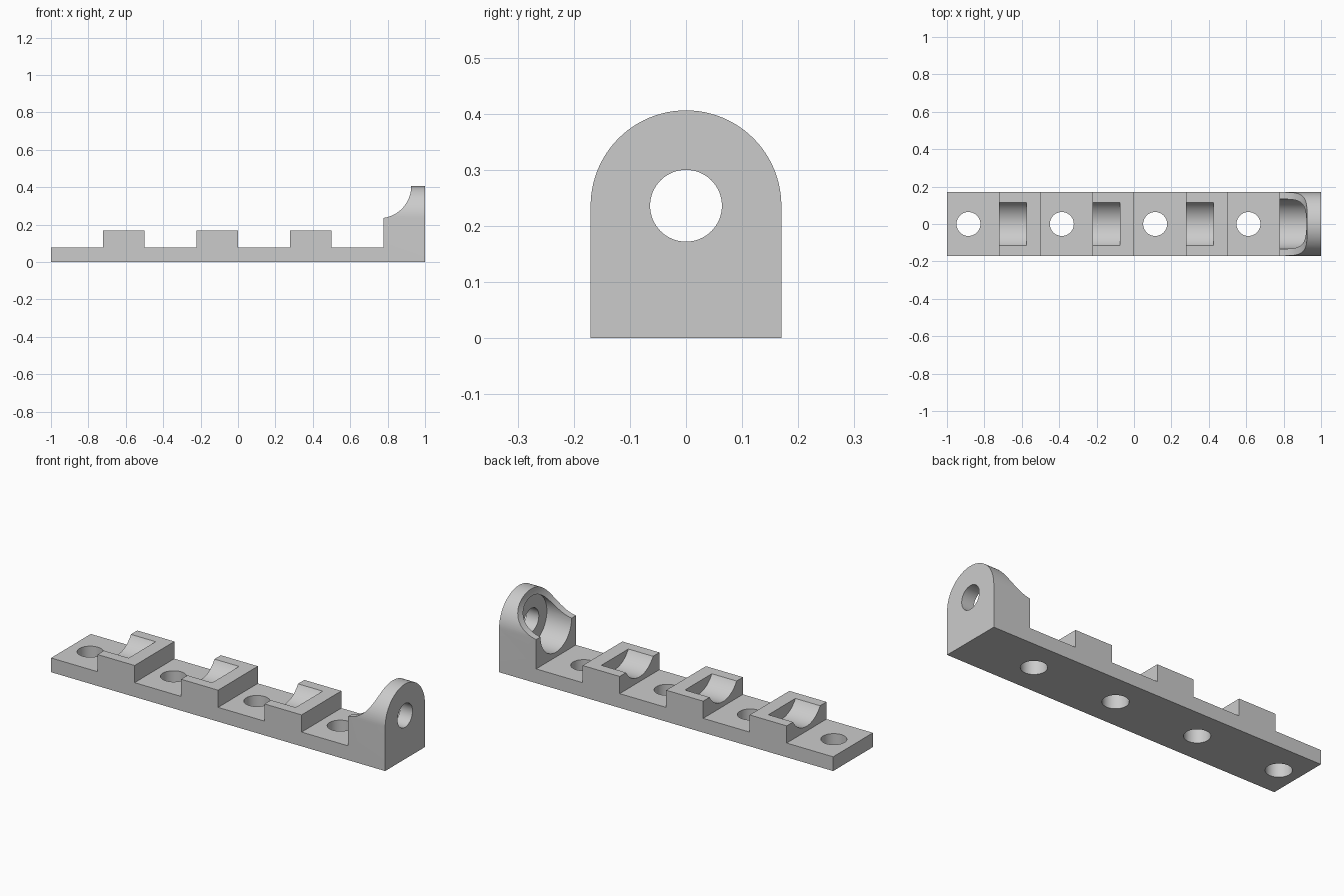
import bpy, bmesh
from math import sin, cos, pi, radians, acos
from mathutils import Matrix, Vector

cube = bpy.data.objects.get("Cube")
if cube:
    bpy.data.objects.remove(cube, do_unlink=True)

HALF_W, BASE_H, BLOCK_H = 0.17, 0.077, 0.17
AXIS_Z = 0.236                      # height of the rod axis
PITCH, BLOCK_LEN, SEAT_LEN = 0.5, 0.222, 0.148
ROD_R, HOLE_R = 0.133, 0.064
TOP = AXIS_Z + HALF_W
starts = [-0.722 + PITCH * i for i in range(4)]
END = starts[3]                     # start of the end bracket

grey = bpy.data.materials.new("light grey")
grey.use_nodes = True
grey.diffuse_color = (0.6, 0.6, 0.6, 1)
grey.node_tree.nodes["Principled BSDF"].inputs["Base Color"].default_value = (0.6, 0.6, 0.6, 1)


def extrude(name, points, direction):
    """Prism from a closed outline, swept along a direction."""
    bm = bmesh.new()
    face = bm.faces.new([bm.verts.new(p) for p in points])
    res = bmesh.ops.extrude_face_region(bm, geom=[face])
    moved = [v for v in res["geom"] if isinstance(v, bmesh.types.BMVert)]
    bmesh.ops.translate(bm, verts=moved, vec=Vector(direction))
    bmesh.ops.recalc_face_normals(bm, faces=bm.faces)
    return link(name, bm)


def link(name, bm):
    mesh = bpy.data.meshes.new(name)
    bm.to_mesh(mesh)
    bm.free()
    mesh.materials.append(grey)
    ob = bpy.data.objects.new(name, mesh)
    bpy.context.collection.objects.link(ob)
    return ob


def cylinders(name, radius, spans):
    """Several separate cylinders in one object, each from point a to point b."""
    bm = bmesh.new()
    for a, b in spans:
        a, b = Vector(a), Vector(b)
        axis = b - a
        turn = axis.to_track_quat("Z", "Y").to_matrix().to_4x4()
        bmesh.ops.create_cone(bm, cap_ends=True, segments=64, radius1=radius, radius2=radius,
                              depth=axis.length,
                              matrix=Matrix.Translation((a + b) / 2) @ turn)
    return link(name, bm)


def combine(target, tool, operation):
    mod = target.modifiers.new(tool.name, "BOOLEAN")
    mod.operation, mod.solver, mod.object = operation, "EXACT", tool
    bpy.context.view_layer.objects.active = target
    bpy.ops.object.modifier_apply(modifier=mod.name)
    bpy.data.objects.remove(tool, do_unlink=True)


# Side profile: stepped rail rising to the end bracket with a concave shoulder
side = [(-1, 0), (-1, BASE_H)]
for s in starts[:3]:
    side += [(s, BASE_H), (s, BLOCK_H), (s + BLOCK_LEN, BLOCK_H), (s + BLOCK_LEN, BASE_H)]
side.append((END, BASE_H))
wall = END + SEAT_LEN
drop = TOP - AXIS_Z
R = (SEAT_LEN ** 2 + drop ** 2) / (2 * SEAT_LEN)
sweep = acos((R - SEAT_LEN) / R)
for i in range(25):
    a = sweep * (1 - i / 24)
    side.append((wall - R + R * cos(a), TOP - R * sin(a)))
side += [(wall, TOP + 0.05), (1, TOP + 0.05), (1, 0)]
rail = extrude("mounting_rail", [(x, -HALF_W, z) for x, z in side], (0, 2 * HALF_W, 0))

# Round the top of the bracket with an arched envelope
arch = [(-HALF_W, -0.1), (HALF_W, -0.1)]
arch += [(HALF_W * cos(pi * i / 48), AXIS_Z + HALF_W * sin(pi * i / 48)) for i in range(49)]
combine(rail, extrude("arch_envelope", [(-1.1, y, z) for y, z in arch], (2.2, 0, 0)), "INTERSECT")

# Rod seats in the blocks and bracket
combine(rail, cylinders("rod_seats", ROD_R, [((s - 0.05, 0, AXIS_Z), (s + SEAT_LEN, 0, AXIS_Z))
                                             for s in starts]), "DIFFERENCE")
# Shaft hole through the bracket wall
combine(rail, cylinders("shaft_hole", HOLE_R, [((wall - 0.05, 0, AXIS_Z), (1.1, 0, AXIS_Z))]),
        "DIFFERENCE")
# Screw holes through the base
combine(rail, cylinders("screw_holes", HOLE_R, [((-0.885 + 0.499 * i, 0, -0.1),
                                                 (-0.885 + 0.499 * i, 0, 0.3))
                                                for i in range(4)]), "DIFFERENCE")

# Smooth curved walls, keep hard edges
bpy.ops.object.select_all(action="DESELECT")
rail.select_set(True)
bpy.context.view_layer.objects.active = rail
bpy.ops.object.shade_smooth_by_angle(angle=radians(30))
